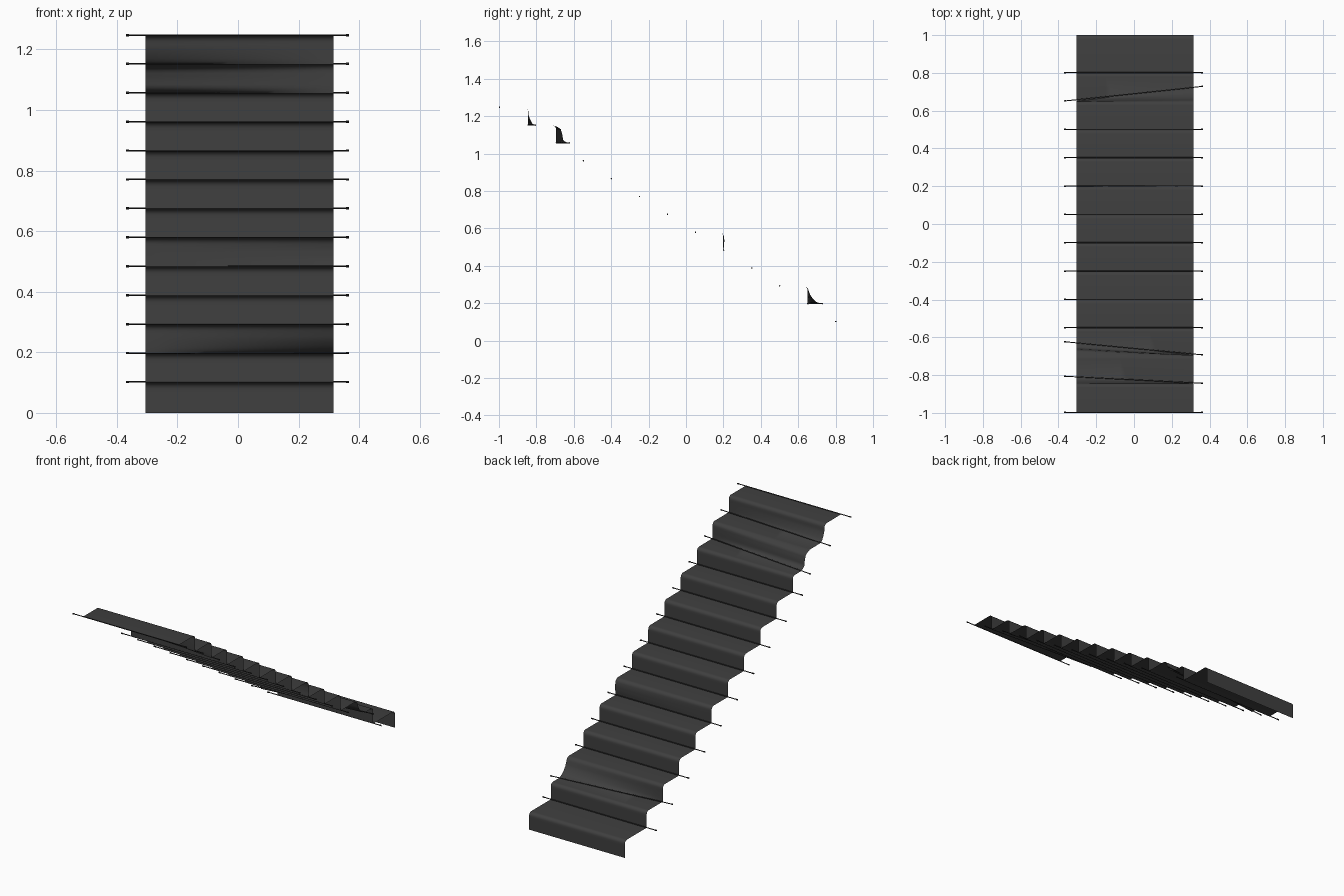
import bpy, bmesh, math
from mathutils import Vector

if "Cube" in bpy.data.objects:
    bpy.data.objects.remove(bpy.data.objects["Cube"])

STEPS = 13            # number of risers / rods
X0, X1 = -0.305, 0.315
RX0, RX1 = -0.37, 0.366
RISE, RUN = 0.0955, 0.15
NOSE = 0.02           # nosing radius
COLS = 16


def mat(name, v):
    m = bpy.data.materials.new(name)
    m.diffuse_color = (v, v, v, 1)
    m.use_nodes = True
    m.node_tree.nodes["Principled BSDF"].inputs["Base Color"].default_value = m.diffuse_color
    return m


def lerp_table(table, s):
    for (a, u), (b, v) in zip(table, table[1:]):
        if s <= b:
            return u + (v - u) * (s - a) / (b - a)
    return table[-1][1]


# Slack carpet: step -> (offset at left, offset at right, fall-off up the riser)
SLACK = {
    2: (0.0, 0.078, [(0, 1), (.1, .65), (.25, .42), (.5, .2), (.8, .06), (1, 0)]),
    5: (0.0, 0.006, [(0, 0), (.3, .8), (.6, 1), (1, 0)]),
    11: (0.07, 0.0, [(0, 1), (.08, .72), (.18, .54), (.5, .48), (.8, .36), (1, 0)]),
    12: (0.037, 0.0, [(0, 1), (.1, .65), (.3, .35), (.55, .1), (1, 0)]),
}


def riser_y(i):
    return 1.0 if i == 0 else 0.949 - RUN * i + (-0.0 if i < 11 else 0.006)


def level(i):
    return 0.0 if i == 0 else 0.1 + RISE * (i - 1)


def offset(i, x, s):
    if i not in SLACK:
        return 0.0
    left, right, table = SLACK[i]
    t = (x - X0) / (X1 - X0)
    return (left + (right - left) * t) * lerp_table(table, s)


def profile(x):
    pts = []
    for i in range(STEPS):
        y, z, top = riser_y(i), level(i), level(i + 1)
        h = top - z
        # riser
        for k in range(9):
            s = k / 8 * (1 - NOSE / h)
            pts.append((y + offset(i, x, s), z + s * h))
        # rounded nosing
        for k in range(1, 6):
            a = math.pi / 2 * k / 5
            zz = top - NOSE + NOSE * math.sin(a)
            s = (zz - z) / h
            pts.append((y - NOSE + NOSE * math.cos(a) + offset(i, x, s), zz))
        # tread (its back edge is the next riser's foot)
        if i == STEPS - 1:
            pts.append((-1.0, top))
    return pts


# Carpet runner: a thin smooth sheet draped over the stairs
bm = bmesh.new()
cols = []
for c in range(COLS + 1):
    x = X0 + (X1 - X0) * c / COLS
    cols.append([bm.verts.new((x, y, z)) for y, z in profile(x)])
for a, b in zip(cols, cols[1:]):
    for j in range(len(a) - 1):
        f = bm.faces.new((a[j], a[j + 1], b[j + 1], b[j]))
        f.smooth = True
bmesh.ops.recalc_face_normals(bm, faces=bm.faces)
bm.normal_update()
if sum(f.normal.z for f in bm.faces) < 0:
    bmesh.ops.reverse_faces(bm, faces=bm.faces)
me = bpy.data.meshes.new("carpet_runner")
bm.to_mesh(me)
bm.free()
carpet = bpy.data.objects.new("carpet_runner", me)
bpy.context.collection.objects.link(carpet)
me.materials.append(mat("carpet", 0.05))
bpy.context.view_layer.objects.active = carpet
carpet.select_set(True)
bpy.ops.object.shade_smooth_by_angle(angle=math.radians(50))

rod_mat = mat("rod_metal", 0.02)


def cylinder(name, p, q, r):
    d = q - p
    bpy.ops.mesh.primitive_cylinder_add(vertices=12, radius=r, depth=d.length,
                                        location=(p + q) / 2)
    o = bpy.context.object
    o.name = name
    o.rotation_mode = 'QUATERNION'
    o.rotation_quaternion = d.to_track_quat('Z', 'Y')
    o.data.materials.append(rod_mat)
    bpy.ops.object.shade_smooth_by_angle()


# Stair rods in every inside corner, with small end caps
for i in range(1, STEPS + 1):
    if i == STEPS:
        y, z = -0.997, level(i) + 0.001
    else:
        y, z = riser_y(i) + 0.002, level(i) + 0.002
    left, right = (SLACK[i][:2] if i in SLACK and i != 5 else (0, 0))
    p = Vector((RX0, y + left, z))
    q = Vector((RX1, y + right, z))
    cylinder(f"stair_rod_{i}", p, q, 0.0025)
    d = (q - p).normalized() * 0.01
    cylinder(f"rod_cap_left_{i}", p, p + d, 0.0038)
    cylinder(f"rod_cap_right_{i}", q - d, q, 0.0038)
